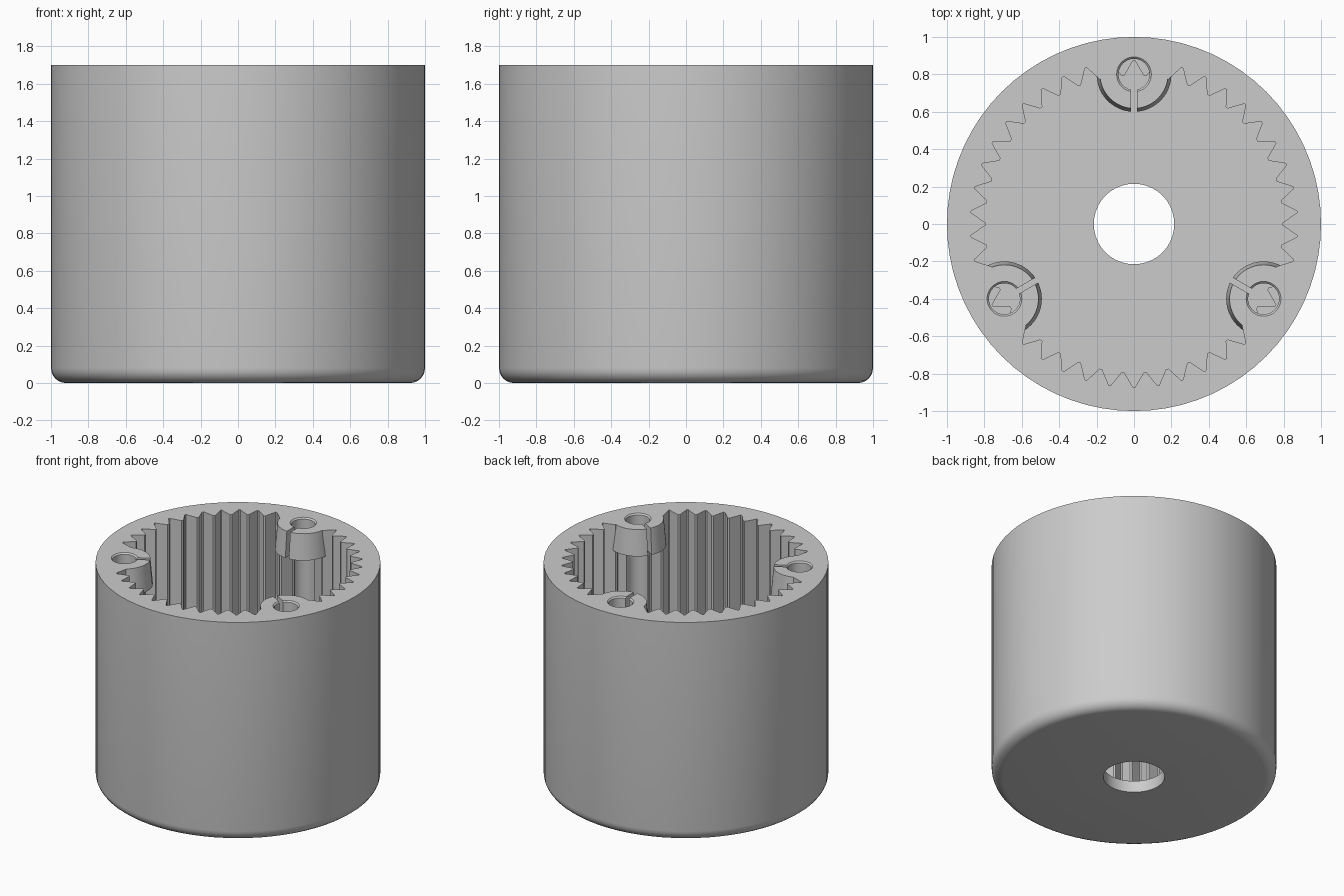
import bpy, bmesh
from math import pi, sin, cos, radians

if "Cube" in bpy.data.objects:
    bpy.data.objects.remove(bpy.data.objects["Cube"])

HEIGHT, TEETH = 1.7, 42
FLOOR = 0.09
BOSS_DIST = 0.8


def loft(name, rings):
    """Solid through a stack of equal-length point rings, capped at both ends."""
    bm = bmesh.new()
    loops = [[bm.verts.new(p) for p in ring] for ring in rings]
    n = len(loops[0])
    for a, b in zip(loops, loops[1:]):
        for i in range(n):
            j = (i + 1) % n
            bm.faces.new((a[i], a[j], b[j], b[i]))
    bm.faces.new(loops[0][::-1])
    bm.faces.new(loops[-1])
    bmesh.ops.recalc_face_normals(bm, faces=bm.faces)
    mesh = bpy.data.meshes.new(name)
    bm.to_mesh(mesh)
    bm.free()
    ob = bpy.data.objects.new(name, mesh)
    bpy.context.collection.objects.link(ob)
    return ob


def turned(name, profile, n, cx=0, cy=0):
    """Turned solid from (radius, z) pairs."""
    return loft(name, [[(cx + r * cos(2 * pi * i / n), cy + r * sin(2 * pi * i / n), z)
                        for i in range(n)] for r, z in profile])


def gear_ring(z):
    """Internal tooth outline, with a groove pointing along +y."""
    pts = []
    step = 2 * pi / TEETH
    for k in range(TEETH):
        a = pi / 2 + k * step
        for off, r in ((-0.04, 0.873), (0.04, 0.873), (0.44, 0.795), (0.56, 0.795)):
            t = a + off * step
            pts.append((r * cos(t), r * sin(t), z))
    return pts


def cut(target, cutter):
    mod = target.modifiers.new("cut", 'BOOLEAN')
    mod.operation, mod.solver, mod.object = 'DIFFERENCE', 'EXACT', cutter
    bpy.context.view_layer.objects.active = target
    bpy.ops.object.modifier_apply(modifier=mod.name)
    bpy.data.objects.remove(cutter)


# Outer body with rounded bottom edge
R = 0.08
profile = [(1 - R + R * sin(t * pi / 12), R - R * cos(t * pi / 12)) for t in range(7)]
housing = turned("gear_housing", profile + [(1, HEIGHT)], 72)

# Toothed cavity, leaving the three screw bosses standing
cavity = loft("cavity", [gear_ring(FLOOR), gear_ring(HEIGHT + 0.1)])
angles = [radians(a) for a in (90, 210, 330)]
for a in angles:
    x, y = BOSS_DIST * cos(a), BOSS_DIST * sin(a)
    cut(cavity, turned("boss", [(0.2, HEIGHT - 0.2), (0.182, HEIGHT), (0.173, HEIGHT + 0.2)], 48, x, y))
cut(housing, cavity)

# Screw holes and the slots that open them toward the centre
for a in angles:
    c, s = cos(a), sin(a)
    cut(housing, turned("screw_hole", [(0.083, HEIGHT - 0.9), (0.083, HEIGHT - 0.01),
                                       (0.098, HEIGHT + 0.005)], 32, BOSS_DIST * c, BOSS_DIST * s))
    w = 0.015
    corners = [(0.5, -w), (0.77, -w), (0.77, w), (0.5, w)]
    cut(housing, loft("slot", [[(u * c - v * s, u * s + v * c, z) for u, v in corners]
                               for z in (HEIGHT - 0.3, HEIGHT + 0.1)]))

# Shaft hole through the floor
cut(housing, turned("shaft_hole", [(0.215, -0.1), (0.215, FLOOR + 0.1)], 64))

housing.select_set(True)
bpy.context.view_layer.objects.active = housing
bpy.ops.object.shade_smooth_by_angle(angle=radians(25))
